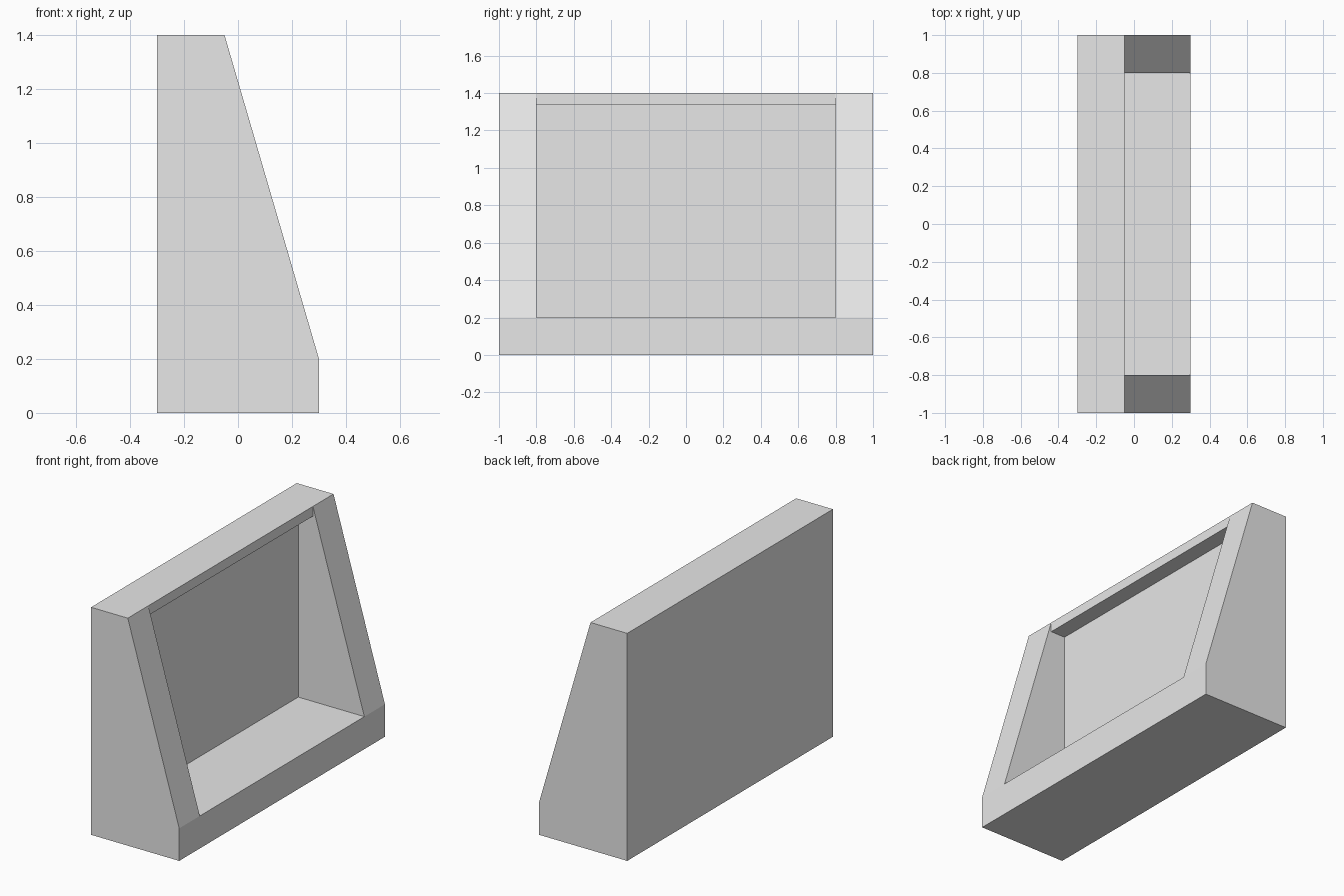
import bpy
import bmesh

cube = bpy.data.objects.get("Cube")
if cube:
    bpy.data.objects.remove(cube, do_unlink=True)

GREY = (0.8, 0.8, 0.8, 1.0)
mat = bpy.data.materials.new("light grey")
mat.use_nodes = True
mat.diffuse_color = GREY
mat.node_tree.nodes["Principled BSDF"].inputs["Base Color"].default_value = GREY

BACK, FRONT, LIP = -0.3, 0.3, -0.05    # x of rear face, base face, top edge
BASE, TOP = 0.2, 1.4                   # z of tray floor and of the top
INNER, END = 0.8, 1.0                  # y of recess side and of outer side
WALL, SOFFIT = -0.15, 1.34             # recess rear wall and underside of the lip


def extrude_profile(name, profile, y0, y1, caps=True):
    """Sweep an x-z outline from y0 to y1."""
    bm = bmesh.new()
    near = [bm.verts.new((x, y0, z)) for x, z in profile]
    far = [bm.verts.new((x, y1, z)) for x, z in profile]
    n = len(profile)
    for i in range(n):
        j = (i + 1) % n
        bm.faces.new((near[j], near[i], far[i], far[j]))
    if caps:
        bm.faces.new(near)
        bm.faces.new(far[::-1])
    mesh = bpy.data.meshes.new(name)
    bm.to_mesh(mesh)
    bm.free()
    mesh.materials.append(mat)
    obj = bpy.data.objects.new(name, mesh)
    bpy.context.collection.objects.link(obj)
    return obj


# Sloping end panels
panel = [(BACK, 0), (FRONT, 0), (FRONT, BASE), (LIP, TOP), (BACK, TOP)]
extrude_profile("front_end_panel", panel, -END, -INNER)
extrude_profile("back_end_panel", panel, INNER, END)

# Base, rear wall and top lip in one C-shaped section, closed by the end panels
core = [(BACK, 0), (FRONT, 0), (FRONT, BASE), (WALL, BASE),
        (WALL, SOFFIT), (LIP, SOFFIT), (LIP, TOP), (BACK, TOP)]
extrude_profile("recessed_body", core, -INNER, INNER, caps=False)
